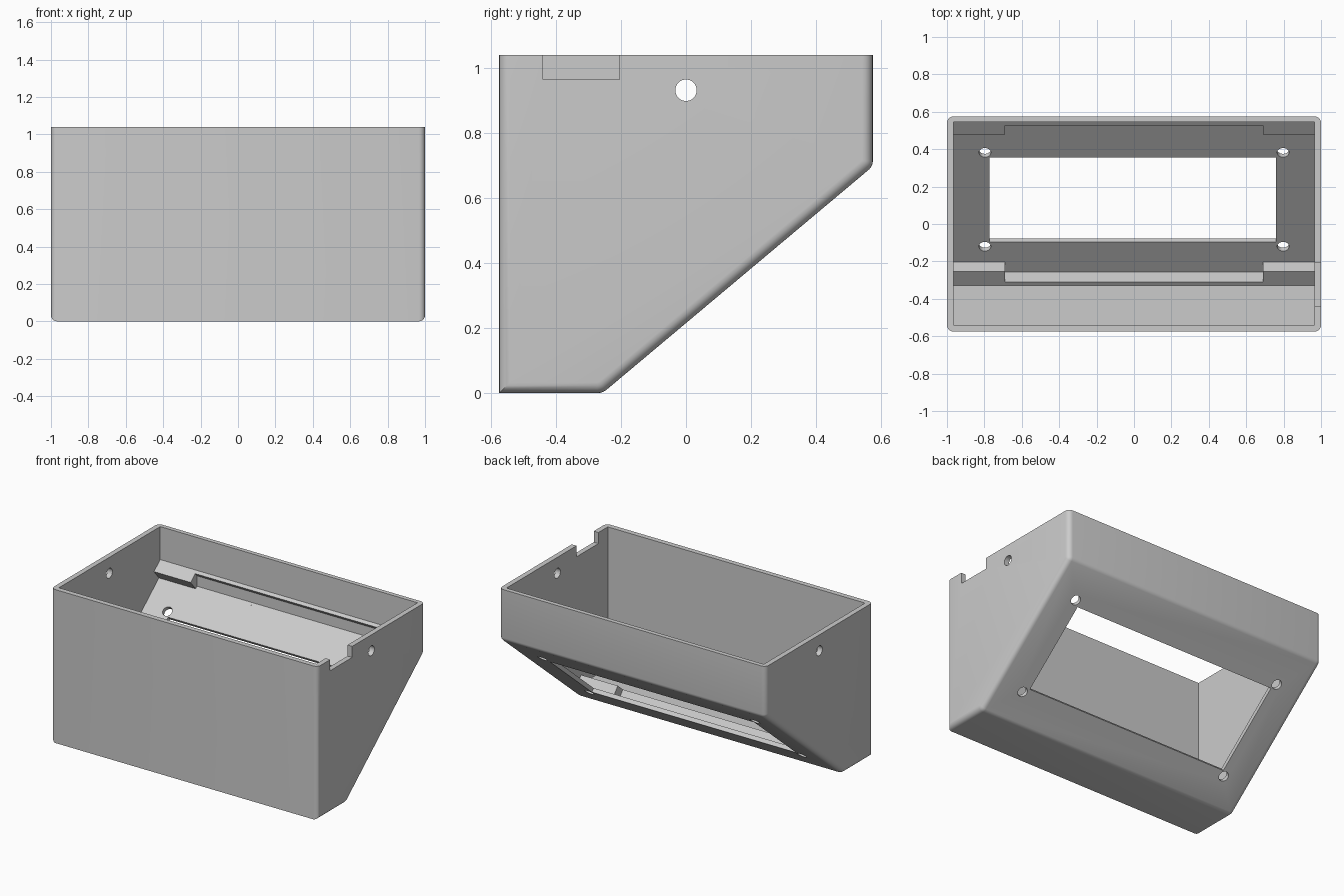
import bpy
import bmesh
import math
from mathutils import Matrix, Vector

if "Cube" in bpy.data.objects:
    bpy.data.objects.remove(bpy.data.objects["Cube"], do_unlink=True)

HALF_Y, TOP, EDGE = 0.575, 1.04, 0.033
IN_X, IN_FRONT, IN_BACK = 0.965, -0.54, 0.545
TILT = math.radians(40)
FOOT_Y, PANEL, POCKET, FLOOR = -0.257, 0.11, 0.082, 0.082
OUT = Vector((math.sin(TILT), -math.cos(TILT)))  # outward panel normal in (y, z)


def panel(y, depth=0.0):
    """Point at y on the inner sloped surface, pushed outward by depth."""
    z = (y - FOOT_Y) * math.tan(TILT) + PANEL / math.cos(TILT)
    return Vector((y, z)) + OUT * depth


def add_object(name, bm):
    bmesh.ops.recalc_face_normals(bm, faces=bm.faces[:])
    mesh = bpy.data.meshes.new(name)
    bm.to_mesh(mesh)
    bm.free()
    obj = bpy.data.objects.new(name, mesh)
    bpy.context.collection.objects.link(obj)
    return obj


def prism_bm(profile, x0, x1):
    """Extrude a (y, z) profile along x."""
    bm = bmesh.new()
    face = bm.faces.new([bm.verts.new((x0, y, z)) for y, z in profile])
    new = bmesh.ops.extrude_face_region(bm, geom=[face])["geom"]
    bmesh.ops.translate(bm, vec=(x1 - x0, 0, 0),
                        verts=[v for v in new if isinstance(v, bmesh.types.BMVert)])
    bmesh.ops.recalc_face_normals(bm, faces=bm.faces[:])
    return bm


def rod(name, radius, length, center, rotation):
    bm = bmesh.new()
    bmesh.ops.create_cone(bm, cap_ends=True, segments=32, radius1=radius, radius2=radius,
                          depth=length, matrix=Matrix.Translation(center) @ rotation)
    return add_object(name, bm)


def cut(target, cutter):
    cutter.hide_render = True
    mod = target.modifiers.new("cut", "BOOLEAN")
    mod.operation, mod.solver, mod.object = "DIFFERENCE", "EXACT", cutter
    bpy.context.view_layer.objects.active = target
    bpy.ops.object.modifier_apply(modifier=mod.name)
    bpy.data.objects.remove(cutter, do_unlink=True)


# Outer shell with a sloped rear underside
back_z = (HALF_Y - FOOT_Y) * math.tan(TILT)
bm = prism_bm([(-HALF_Y, 0), (FOOT_Y, 0), (HALF_Y, back_z), (HALF_Y, TOP), (-HALF_Y, TOP)], -1, 1)


def mid(e):
    return (e.verts[0].co + e.verts[1].co) / 2


# Soften the two long slope edges, then the outline of both sides
long_edges = [e for e in bm.edges if abs(mid(e).x) < 0.01
              and mid(e).y > FOOT_Y - 0.01 and mid(e).z < TOP - 0.01]
bmesh.ops.bevel(bm, geom=long_edges, offset=0.015, segments=3, profile=0.5,
                affect="EDGES", clamp_overlap=False)
side_edges = [e for e in bm.edges if abs(mid(e).x) > 0.99 and mid(e).z < TOP - 0.01]
bmesh.ops.bevel(bm, geom=side_edges, offset=EDGE, segments=5, profile=0.5,
                affect="EDGES", clamp_overlap=False)
shell = add_object("enclosure_shell", bm)

# Cavity with a wide recess in the sloped panel
cavity = [(IN_FRONT, TOP + 0.1), (IN_FRONT, FLOOR), (-0.33, FLOOR),
          panel(-0.255), panel(-0.255, POCKET), panel(0.478, POCKET), panel(0.478),
          panel(IN_BACK), (IN_BACK, TOP + 0.1)]
cut(shell, add_object("cavity_cutter", prism_bm(cavity, -IN_X, IN_X)))

# Taller central part of the recess, stopped by the back wall
lip = 0.527
recess = [panel(-0.31, -0.02), panel(-0.31, POCKET), panel(IN_BACK - OUT.x * POCKET, POCKET),
          panel(lip, (IN_BACK - lip) / OUT.x), panel(lip, -0.02)]
cut(shell, add_object("recess_cutter", prism_bm(recess, -0.69, 0.69)))

# Display window
window = [panel(-0.148, 0.03), panel(-0.148, 0.18), panel(0.302, 0.18), panel(0.302, 0.03)]
cut(shell, add_object("window_cutter", prism_bm(window, -0.773, 0.76)))

# Screw holes around the window
for x in (-0.797, 0.797):
    for y in (-0.173, 0.329):
        p = panel(y, POCKET)
        cut(shell, rod("screw_cutter", 0.032, 0.12, (x, p.x, p.y), Matrix.Rotation(TILT, 4, "X")))

# Side wall holes
for x in (-1, 1):
    cut(shell, rod("side_hole_cutter", 0.033, 0.2, (x, 0, 0.932), Matrix.Rotation(math.pi / 2, 4, "Y")))

# Cable notch in one side wall
notch = [(-0.44, 0.965), (-0.205, 0.965), (-0.205, TOP + 0.1), (-0.44, TOP + 0.1)]
cut(shell, add_object("notch_cutter", prism_bm(notch, 0.9, 1.1)))

# Grey plastic
grey = bpy.data.materials.new("grey_plastic")
grey.use_nodes = True
colour = (0.6, 0.6, 0.6, 1)
grey.diffuse_color = colour
grey.node_tree.nodes["Principled BSDF"].inputs["Base Color"].default_value = colour
shell.data.materials.clear()
shell.data.materials.append(grey)

bpy.ops.object.select_all(action="DESELECT")
shell.select_set(True)
bpy.context.view_layer.objects.active = shell
bpy.ops.object.shade_smooth_by_angle(angle=math.radians(30))
